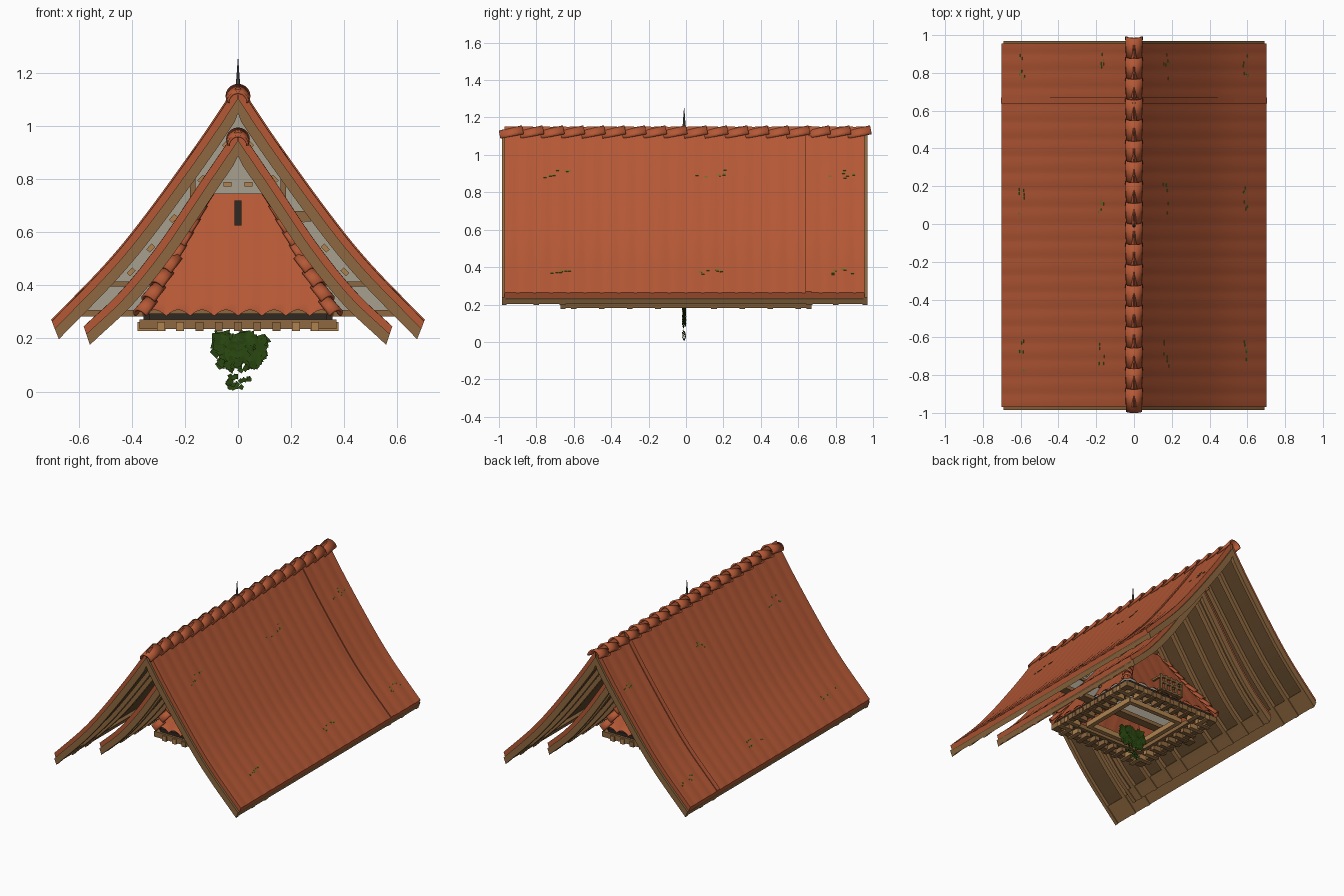
import bpy, bmesh, math, random
from mathutils import Vector, Matrix

if "Cube" in bpy.data.objects:
    bpy.data.objects.remove(bpy.data.objects["Cube"])
random.seed(4)


def material(name, r, g, b):
    m = bpy.data.materials.new(name)
    m.use_nodes = True
    m.diffuse_color = (r, g, b, 1)
    m.node_tree.nodes["Principled BSDF"].inputs["Base Color"].default_value = (r, g, b, 1)
    return m


TILE = material("terracotta", .46, .098, .036)
WOOD = material("brown timber", .27, .137, .05)
DARK = material("dark boards", .125, .066, .025)
PALE = material("pale timber", .43, .225, .08)
WALL = material("grey plaster", .39, .35, .28)
LEAF = material("ivy green", .022, .062, .005)
MOSS = material("moss", .14, .17, .02)
SLOT = material("blackened wood", .03, .021, .015)
METAL = material("grey metal", .1, .1, .095)


def finish(bm, name, mat, smooth=False, mirror=False, thick=0):
    bmesh.ops.recalc_face_normals(bm, faces=bm.faces)
    me = bpy.data.meshes.new(name)
    bm.to_mesh(me)
    bm.free()
    me.materials.append(mat)
    ob = bpy.data.objects.new(name, me)
    bpy.context.collection.objects.link(ob)
    if mirror:
        ob.modifiers.new("Mirror", "MIRROR")
    if thick:
        ob.modifiers.new("Solidify", "SOLIDIFY").thickness = thick
    if smooth:
        bpy.ops.object.select_all(action="DESELECT")
        ob.select_set(True)
        bpy.context.view_layer.objects.active = ob
        bpy.ops.object.shade_smooth_by_angle(angle=math.radians(40))
    return ob


def add_box(bm, center, size, rot=Matrix()):
    m = Matrix.Translation(center) @ rot @ Matrix.Diagonal((*size, 1))
    bmesh.ops.create_cube(bm, size=1, matrix=m)


def boxes(name, items, mat):
    bm = bmesh.new()
    for center, size in items:
        add_box(bm, center, size)
    return finish(bm, name, mat)


def spline(pts, steps=6):
    """Smooth curve through the points, as (x, z) pairs."""
    p = [Vector(q) for q in pts]
    p = [2 * p[0] - p[1]] + p + [2 * p[-1] - p[-2]]
    out = []
    for a, b, c, d in zip(p, p[1:], p[2:], p[3:]):
        for i in range(steps):
            t = i / steps
            out.append(.5 * (2 * b + (c - a) * t + (2 * a - 5 * b + 4 * c - d) * t * t
                             + (3 * b - a - 3 * c + d) * t ** 3))
    return out + [p[-2]]


def offset(path, d):
    """Path moved down by d; the eave end is cut steeply."""
    out = []
    for i, p in enumerate(path):
        t = (path[min(i + 1, len(path) - 1)] - path[max(i - 1, 0)]).normalized()
        q = p - d * Vector((-t.y, t.x))
        if i == len(path) - 1:
            q += t * d * .45
        out.append(Vector((max(q.x, 0), q.y)))
    return out


def sweep(bm, path, ys, top, bottom, wave=0):
    """Solid strip that follows the slope, from depth top to depth bottom."""
    rows = []
    for y in ys:
        up = offset(path, top - wave * abs(math.sin(math.pi * y / .09)))
        loop = up + offset(path, bottom)[::-1]
        rows.append([bm.verts.new((q.x, y, q.y)) for q in loop])
    n = len(rows[0])
    for r, s in zip(rows, rows[1:]):
        for i in range(n):
            bm.faces.new((r[i], r[(i + 1) % n], s[(i + 1) % n], s[i]))
    for r in (rows[0], rows[-1]):
        for i in range(n // 2 - 1):
            bm.faces.new((r[i], r[i + 1], r[n - 2 - i], r[n - 1 - i]))


def caps(name, runs):
    """Overlapping half-round tiles; each run is start, end, count, radius."""
    bm = bmesh.new()
    for a, b, count, r in runs:
        step = (b - a) / count
        along = (step + Vector((0, 0, r * .45))).normalized()
        side = along.cross(Vector((0, 0, 1))).normalized()
        up = side.cross(along)
        for i in range(count):
            mid = a + step * (i + .5)
            ends = []
            for s, rad in ((-.58, r * .9), (.58, r)):
                o = mid + along * step.length * s
                arc = [math.pi * k / 10 for k in range(11)]
                ends.append([bm.verts.new(o + rad * (math.cos(t) * side + math.sin(t) * up))
                             for t in arc])
            for k in range(10):
                bm.faces.new((ends[0][k], ends[0][k + 1], ends[1][k + 1], ends[1][k]))
    return finish(bm, name, TILE, smooth=True, thick=.01)


def frange(a, b, n):
    return [a + (b - a) * i / n for i in range(n + 1)]


def gable_roof(label, path, y0, y1, rafters):
    bm = bmesh.new()
    sweep(bm, path, frange(y0 + .015, y1 - .015, 150), 0, .026, .003)
    finish(bm, label + "_roof_tiles", TILE, smooth=True, mirror=True)
    bm = bmesh.new()
    sweep(bm, path, (y0 + .02, y1 - .02), .026, .038)
    finish(bm, label + "_roof_boards", DARK, mirror=True)
    bm = bmesh.new()
    for y, w in [(y0 + .0125, .025), (y1 - .0125, .025)] + [(y, .03) for y in rafters]:
        sweep(bm, path, (y - w / 2, y + w / 2), .025, .064)
    sweep(bm, path[-3:], (y0 + .01, y1 - .01), .03, .058)
    finish(bm, label + "_barge_boards_and_rafters", WOOD, mirror=True)


# Two nested gable roofs with ridge tiles
outer = spline([(0, 1.15), (.14, .94), (.343, .66), (.494, .475), (.70, .262)])
inner = spline([(0, .99), (.14, .785), (.295, .555), (.44, .375), (.58, .242)])
gable_roof("outer", outer, -.985, .97, (-.8, -.66, .66, .8))
gable_roof("inner", inner, -.67, .67, (-.6, -.45, -.3, -.15, .15, .3, .45, .6))
caps("outer_ridge_tiles", [(Vector((0, -.985, 1.1)), Vector((0, .985, 1.1)), 18, .047)])
caps("inner_ridge_tiles", [(Vector((0, -.68, .938)), Vector((0, .68, .938)), 12, .045)])
bm = bmesh.new()
sweep(bm, outer, (.638, .646, .662, .67), -.008, .02)
finish(bm, "roof_joint_strip", TILE, mirror=True)

# Plaster gable wall between the roofs, with its timbers
half = [p for p in offset(outer, .055) if p.y > .29]
bm = bmesh.new()
outline = [(p.x, p.y) for p in half] + [(half[-1].x, .29)]
outline += [(-x, z) for x, z in outline[:0:-1] if x > 0]
face = bm.faces.new([bm.verts.new((x, -.015, z)) for x, z in outline])
ext = bmesh.ops.extrude_face_region(bm, geom=[face])
bmesh.ops.translate(bm, vec=(0, .03, 0),
                    verts=[v for v in ext["geom"] if isinstance(v, bmesh.types.BMVert)])
finish(bm, "gable_wall", WALL)
boxes("gable_beams", [((0, 0, .295), (1.2, .06, .025)), ((0, 0, .405), (.98, .05, .018)),
                      ((.24, 0, .66), (.07, .06, .04)), ((-.17, 0, .78), (.02, .05, .12)),
                      ((.17, 0, .78), (.02, .05, .12))], WOOD)
bm = bmesh.new()
for p in offset(outer, .085)[5:-5:3]:
    add_box(bm, (p.x, 0, p.y), (.03, .05, .018), Matrix.Rotation(.8, 4, "Y"))
add_box(bm, (.04, 0, .78), (.03, .05, .018))
finish(bm, "gable_pegs", PALE, mirror=True)

# Square hipped roof: one panel with a scalloped eave, turned four times
hip = spline([(.36, .285), (.30, .385), (.237, .5), (.172, .62), (.108, .745)], 4)
bm = bmesh.new()
for k in range(4):
    turn = Matrix.Rotation(k * math.pi / 2, 3, "Z")
    rows = []
    for j, (h, z) in enumerate(hip):
        row = []
        for x in frange(-.36, .36, 64):
            wave = .022 if j == 0 else .004
            bump = wave * abs(math.sin(math.pi * x / .09)) if z < .74 else 0
            cx = max(-h, min(h, x))
            row.append(bm.verts.new(turn @ Vector((cx, -h, z + bump))))
        rows.append(row)
    for r, s in zip(rows, rows[1:]):
        for i in range(64):
            bm.faces.new((r[i], r[i + 1], s[i + 1], s[i]))
bmesh.ops.remove_doubles(bm, verts=bm.verts, dist=.0002)
bmesh.ops.dissolve_degenerate(bm, dist=.0001, edges=bm.edges)
finish(bm, "hip_roof_tiles", TILE, smooth=True)
boxes("hip_roof_top", [((0, 0, .742), (.215, .215, .008))], SLOT)
runs = []
for sx in (-1, 1):
    for sy in (-1, 1):
        for a, b, n in ((0, 8, 4), (8, 16, 5)):
            low, high = [Vector((sx * hip[k].x, sy * hip[k].x, hip[k].y)) for k in (a, b)]
            runs.append((high, low, n, .034 if a == 0 else .024))
caps("hip_ridge_tiles", runs)

# Timber ring under the hipped roof, with rafter tails
ring, shadow, inner_ring, tails, ends = [], [], [], [], []
for s in (-1, 1):
    ring += [((0, s * .35, .253), (.74, .04, .036)), ((s * .35, 0, .253), (.04, .74, .036))]
    ring += [((0, s * .27, .27), (.56, .03, .03)), ((s * .27, 0, .27), (.03, .56, .03))]
    shadow += [((0, s * .345, .282), (.67, .02, .022)), ((s * .345, 0, .282), (.02, .67, .022))]
    inner_ring += [((0, s * .2, .26), (.42, .03, .035)), ((s * .2, 0, .26), (.03, .42, .035))]
    for i, t in enumerate(frange(-.29, .29, 8)):
        group = ends if i in (0, 1, 7, 8) else tails
        group += [((t, s * .325, .244), (.03, .105, .034)), ((s * .325, t, .244), (.105, .03, .034))]
boxes("hip_ring_beams", ring, WOOD)
boxes("hip_eave_boards", shadow, SLOT)
boxes("hip_inner_frame", inner_ring, PALE)
boxes("hip_rafter_tails", tails, WOOD)
boxes("hip_corner_rafter_tails", ends, PALE)

# Small timber balcony on the back slope, slot on the front slope
rails = [((0, .31, .32), (.18, .12, .015))]
rails += [((0, .365, z), (.18, .014, .014)) for z in (.37, .41)]
rails += [((x, .365, .37), (.014, .014, .11)) for x in frange(-.085, .085, 4)]
rails += [((s * .085, .30, .41), (.014, .13, .014)) for s in (-1, 1)]
boxes("back_balcony", rails, WOOD)
boxes("front_slot", [((0, -.15, .672), (.028, .06, .095))], SLOT)

# Finial
bm = bmesh.new()
bmesh.ops.create_cone(bm, cap_ends=True, segments=8, radius1=.012, radius2=.001, depth=.15,
                      matrix=Matrix.Translation((0, -.01, 1.177)))
finish(bm, "finial", METAL)

# Hanging ivy: a dense thin curtain of large leaves with sparse tips
bm = bmesh.new()
shape = [(0, 1), (.8, -.2), (0, -.8), (-.8, -.2)]
for i in range(230):
    upper = i > 25
    z = random.uniform(.1, .215) if upper else random.uniform(.012, .1)
    x = random.uniform(-.085, .05 + .05 * (z < .2)) if upper else random.uniform(-.045, .045)
    if upper and z < .13:
        x *= .8
    a, r = random.uniform(0, 6.3), random.uniform(.018, .028) if upper else .014
    y = random.uniform(-.018, -.002)
    bm.faces.new([bm.verts.new((x + r * (u * math.cos(a) - v * math.sin(a)), y + .004 * v,
                                max(0, z + r * (u * math.sin(a) + v * math.cos(a)))))
                  for u, v in shape])
finish(bm, "hanging_ivy", LEAF)

# Small clusters of moss on the outer slopes
bm = bmesh.new()
for side in (-1, 1):
    for k in (7, 21):
        p, t = outer[k], outer[k + 1] - outer[k - 1]
        rot = Matrix.Rotation(side * math.atan2(-t.y, t.x), 4, "Y")
        for y in (-.7, .13, .84):
            for j in range(6):
                q = p + t * random.uniform(-.25, .25)
                spot = (side * q.x, y + random.uniform(-.08, .08), q.y)
                add_box(bm, spot, (.008, .016, .009), rot)
finish(bm, "moss_specks", MOSS)
